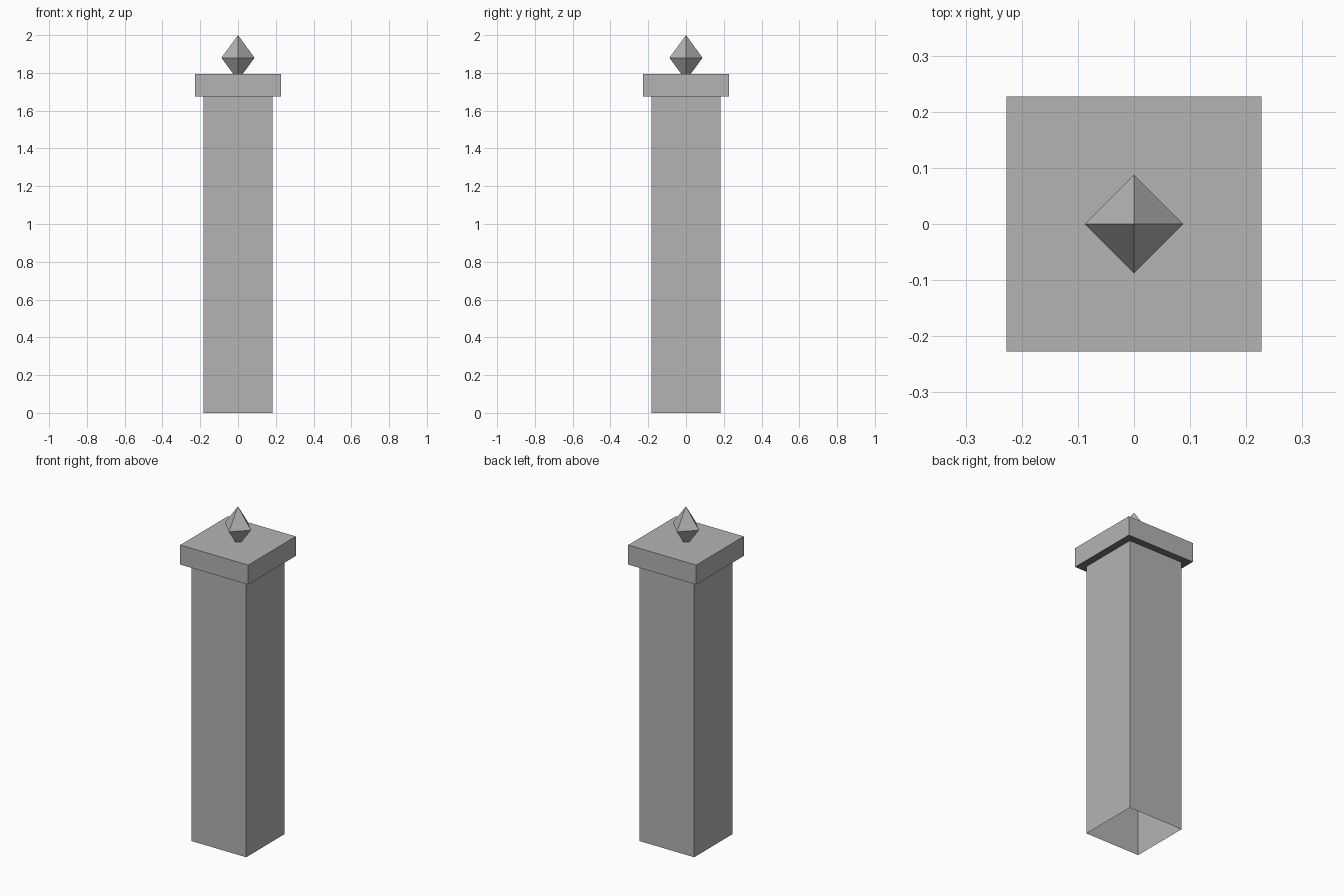
import bpy
import bmesh
import math

if "Cube" in bpy.data.objects:
    bpy.data.objects.remove(bpy.data.objects["Cube"])


def flat_colour(name, value):
    mat = bpy.data.materials.new(name)
    mat.diffuse_color = (value, value, value, 1.0)
    mat.use_nodes = True
    mat.node_tree.nodes["Principled BSDF"].inputs["Base Color"].default_value = mat.diffuse_color
    return mat


stone = flat_colour("grey stone", 0.456)
dark_stone = flat_colour("dark grey stone", 0.18)


def square_loft(name, rings, cap_bottom=True, cap_top=True, turn=45):
    """Loft square rings given as (corner radius, z); radius 0 makes a point."""
    bm = bmesh.new()
    loops = []
    for radius, z in rings:
        if radius == 0:
            loops.append([bm.verts.new((0, 0, z))] * 4)
            continue
        angles = [math.radians(turn + 90 * i) for i in range(4)]
        loops.append([bm.verts.new((radius * math.cos(a), radius * math.sin(a), z))
                      for a in angles])
    for low, high in zip(loops, loops[1:]):
        for i in range(4):
            j = (i + 1) % 4
            corners = list(dict.fromkeys((low[i], low[j], high[j], high[i])))
            bm.faces.new(corners)
    if cap_bottom:
        # Undersides are dark stone
        bm.faces.new(loops[0][::-1]).material_index = 1
    if cap_top:
        bm.faces.new(loops[-1])
    mesh = bpy.data.meshes.new(name)
    bm.to_mesh(mesh)
    bm.free()
    mesh.materials.append(stone)
    if cap_bottom:
        mesh.materials.append(dark_stone)
    obj = bpy.data.objects.new(name, mesh)
    bpy.context.collection.objects.link(obj)
    return obj


diag = math.sqrt(2)

# Hollow square shaft, open underneath
square_loft("pillar_shaft", [(0.183 * diag, 0), (0.183 * diag, 1.675)],
            cap_bottom=False, cap_top=False)

# Overhanging slab with a dark underside
square_loft("cap_slab", [(0.227 * diag, 1.675), (0.227 * diag, 1.793)])

# Diamond finial, its lower tip sunk into the slab
square_loft("diamond_finial", [(0, 1.76), (0.0875, 1.88), (0, 2.0)],
            cap_bottom=False, cap_top=False, turn=0)
